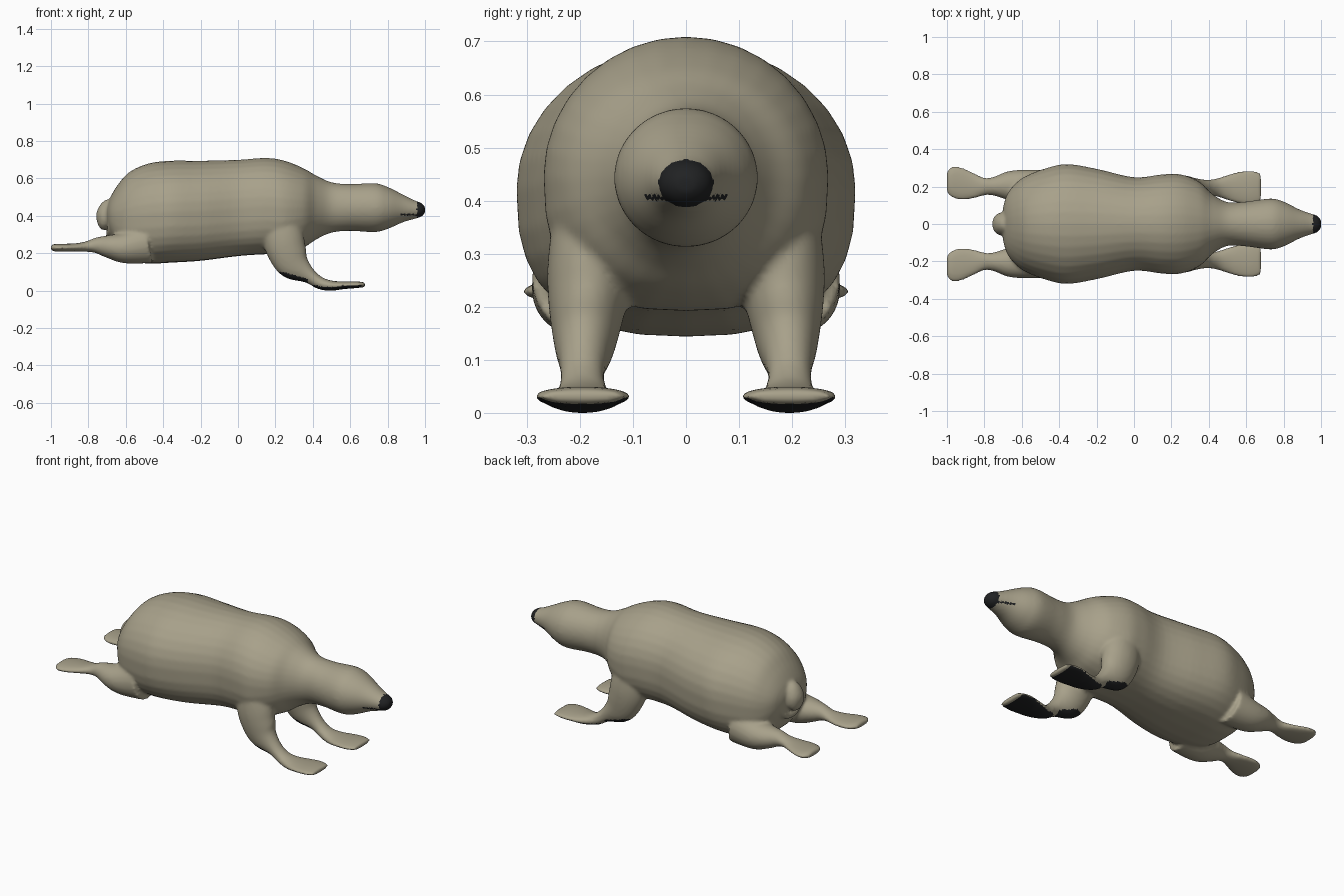
import bpy, bmesh, math
from mathutils import Vector

cube = bpy.data.objects.get("Cube")
if cube:
    bpy.data.objects.remove(cube, do_unlink=True)


def material(name, rgb):
    m = bpy.data.materials.new(name)
    m.use_nodes = True
    m.diffuse_color = (*rgb, 1)
    m.node_tree.nodes["Principled BSDF"].inputs["Base Color"].default_value = (*rgb, 1)
    return m


fur = material("tan fur", (0.39, 0.355, 0.255))
skin = material("dark skin", (0.015, 0.016, 0.017))


def smooth_path(keys, steps=5):
    """Catmull-Rom interpolation through the key rings."""
    keys = [Vector(k) for k in keys]
    out = []
    for i in range(len(keys) - 1):
        a, b, c, d = keys[max(i - 1, 0)], keys[i], keys[i + 1], keys[min(i + 2, len(keys) - 1)]
        for s in range(steps):
            t = s / steps
            out.append(b + (c - a) * (t / 2) + (2 * a - 5 * b + 4 * c - d) * (t * t / 2)
                       + (3 * b - a - 3 * c + d) * (t ** 3 / 2))
    return out + [keys[-1]]


def loft(bm, keys, tilt=True, sides=32, mirror=False, square=0):
    """Skin oval rings (x, y, z, half width, half depth) along a path."""
    for sign in ((1, -1) if mirror else (1,)):
        rings = smooth_path(keys)
        loops = []
        for i, r in enumerate(rings):
            x, y, z, w, d = r
            t = rings[min(i + 1, len(rings) - 1)] - rings[max(i - 1, 0)]
            t = Vector((t[0], 0, t[2])).normalized() if tilt else Vector((1, 0, 0))
            up = Vector((-t.z, 0, t.x))
            boxy = square * max(0, min(1, (0.45 - x) / 0.2))
            loop = []
            for k in range(sides):
                a = 2 * math.pi * k / sides
                c, s = math.cos(a), math.sin(a)
                p = 1 - boxy if s < 0 else 1
                c = math.copysign(abs(c) ** p, c)
                s = math.copysign(abs(s) ** p, s)
                loop.append(bm.verts.new(Vector((x, sign * y, z)) + Vector((0, c * w, 0)) + up * (s * d)))
            loops.append(loop)
        for a, b in zip(loops, loops[1:]):
            for k in range(sides):
                n = (k + 1) % sides
                bm.faces.new((a[k], a[n], b[n], b[k]))
        bm.faces.new(loops[0][::-1])
        bm.faces.new(loops[-1])


bm = bmesh.new()

# Trunk, neck and head: x, top, bottom, half width
outline = [(-.70, .46, .36, .09), (-.68, .51, .30, .155), (-.64, .575, .22, .21),
           (-.58, .64, .17, .255), (-.48, .685, .15, .295), (-.36, .70, .155, .32),
           (-.2, .70, .165, .295), (0, .705, .19, .25), (.15, .715, .20, .265),
           (.25, .70, .20, .265), (.35, .66, .235, .225), (.42, .62, .28, .16),
           (.5, .585, .315, .117), (.6, .575, .325, .12), (.73, .58, .318, .136),
           (.8, .56, .335, .12), (.88, .52, .37, .08), (.94, .49, .388, .058),
           (.98, .475, .40, .045), (1.0, .455, .42, .022)]
loft(bm, [(x, 0, (t + b) / 2, w, (t - b) / 2) for x, t, b, w in outline], tilt=False, square=0.25)

# Front legs with wide flat paws
loft(bm, [(.22, .17, .42, .075, .10), (.24, .18, .30, .08, .11), (.26, .185, .22, .075, .105),
          (.30, .19, .145, .06, .088), (.38, .195, .085, .042, .042), (.44, .195, .045, .048, .033),
          (.50, .195, .032, .068, .027), (.56, .195, .034, .085, .021),
          (.63, .195, .037, .092, .018), (.68, .195, .037, .075, .013)], mirror=True)

# Hind legs stretched backwards
loft(bm, [(-1.0, .225, .235, .055, .013), (-.98, .225, .235, .08, .02), (-.93, .217, .235, .088, .021),
          (-.86, .205, .237, .07, .022), (-.80, .20, .242, .047, .03), (-.75, .202, .247, .05, .045),
          (-.68, .205, .24, .075, .065), (-.60, .20, .235, .09, .085), (-.48, .19, .26, .10, .11)],
     mirror=True)

# Stubby tail
loft(bm, [(-.69, 0, .49, .02, .012), (-.70, 0, .46, .045, .035), (-.71, 0, .41, .06, .048),
          (-.715, 0, .36, .05, .035), (-.71, 0, .33, .02, .012)])

mesh = bpy.data.meshes.new("rough_body")
bmesh.ops.recalc_face_normals(bm, faces=bm.faces)
bm.to_mesh(mesh)
bm.free()
rough = bpy.data.objects.new("rough_body", mesh)
bpy.context.collection.objects.link(rough)

# Ridge of skin around the tail
bpy.ops.mesh.primitive_torus_add(location=(-.672, 0, .40), rotation=(0, math.radians(100), 0),
                                 major_radius=.105, minor_radius=.018)
ridge = bpy.context.object
bpy.ops.object.select_all(action="DESELECT")
ridge.select_set(True)
rough.select_set(True)
bpy.context.view_layer.objects.active = rough
bpy.ops.object.join()

# Fuse everything into one soft skin
remesh = rough.modifiers.new("fuse", "REMESH")
remesh.mode = "VOXEL"
remesh.voxel_size = 0.009
soften = rough.modifiers.new("soften", "SMOOTH")
soften.factor = 0.5
soften.iterations = 7
bpy.context.view_layer.update()
skin_mesh = bpy.data.meshes.new_from_object(rough.evaluated_get(bpy.context.evaluated_depsgraph_get()))
bpy.data.objects.remove(rough, do_unlink=True)

skin_mesh.name = "animal_body"
body = bpy.data.objects.new("animal_body", skin_mesh)
bpy.context.collection.objects.link(body)
skin_mesh.materials.clear()
skin_mesh.materials.append(fur)
skin_mesh.materials.append(skin)

# Rest on the ground
low = min(v.co.z for v in skin_mesh.vertices)
for v in skin_mesh.vertices:
    v.co.z -= low

# Dark nose, mouth line, paw soles and heel pads
for f in skin_mesh.polygons:
    c, n = f.center, f.normal
    nose = c.x > 0.955
    mouth = c.x > 0.87 and abs(c.z - 0.405) < 0.0045
    sole = n.z < -0.55 and c.z < 0.03 and 0.40 < c.x < 0.66
    heel = n.z < -0.5 and c.z < 0.1 and 0.2 < c.x < 0.375
    f.material_index = int(nose or mouth or sole or heel)
    f.use_smooth = True
